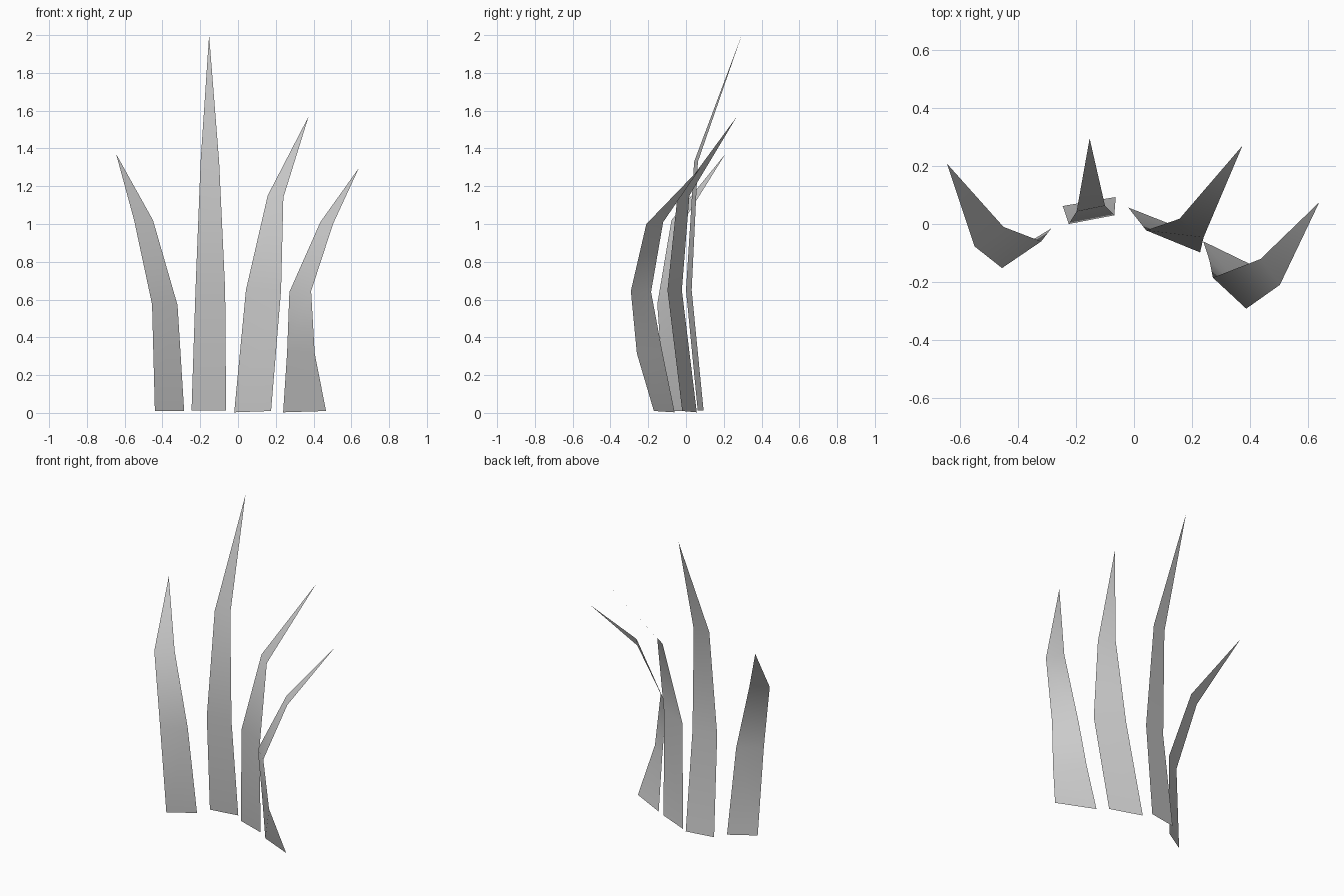
import bpy
import bmesh

old = bpy.data.objects.get("Cube")
if old:
    bpy.data.objects.remove(old, do_unlink=True)

grey = bpy.data.materials.new("plain_grey")
grey.use_nodes = True
colour = (0.6, 0.6, 0.6, 1)
grey.diffuse_color = colour
grey.node_tree.nodes["Principled BSDF"].inputs["Base Color"].default_value = colour


def blade(name, rungs, tip):
    """Thin leaf: a strip of left/right edge points closed by a pointed tip."""
    bm = bmesh.new()
    rows = [[bm.verts.new(p) for p in rung] for rung in rungs]
    for (a, b), (d, c) in zip(rows, rows[1:]):
        bm.faces.new((a, b, c, d))
    bm.faces.new((*rows[-1], bm.verts.new(tip)))
    for f in bm.faces:
        f.smooth = True
    mesh = bpy.data.meshes.new(name)
    bm.to_mesh(mesh)
    bm.free()
    mesh.materials.append(grey)
    obj = bpy.data.objects.new(name, mesh)
    bpy.context.collection.objects.link(obj)


# Short blade leaning to the right side
blade("right_blade", [
    [(-.44, -.11, .01), (-.285, -.015, .01)],
    [(-.455, -.152, .575), (-.32, -.06, .57)],
    [(-.55, -.077, 1.02), (-.45, -.01, 1.02)],
], (-.645, .208, 1.37))

# Tallest blade, nearly upright
blade("tall_blade", [
    [(-.246, .062, .013), (-.063, .093, .013)],
    [(-.225, 0, .65), (-.068, .03, .65)],
    [(-.198, .043, 1.33), (-.1, .063, 1.33)],
], (-.153, .295, 2))

# Middle blade bending to the left side
blade("middle_blade", [
    [(-.02, .057, .003), (.175, -.02, .01)],
    [(.042, -.022, .65), (.228, -.098, .65)],
    [(.157, .018, 1.15), (.24, -.046, 1.14)],
], (.374, .27, 1.57))

# Front blade with a flared foot
blade("left_blade", [
    [(.239, -.06, .003), (.466, -.17, .01)],
    [(.26, -.125, .32), (.406, -.26, .315)],
    [(.272, -.185, .64), (.387, -.292, .645)],
    [(.436, -.121, 1.01), (.503, -.21, 1)],
], (.639, .075, 1.295))
